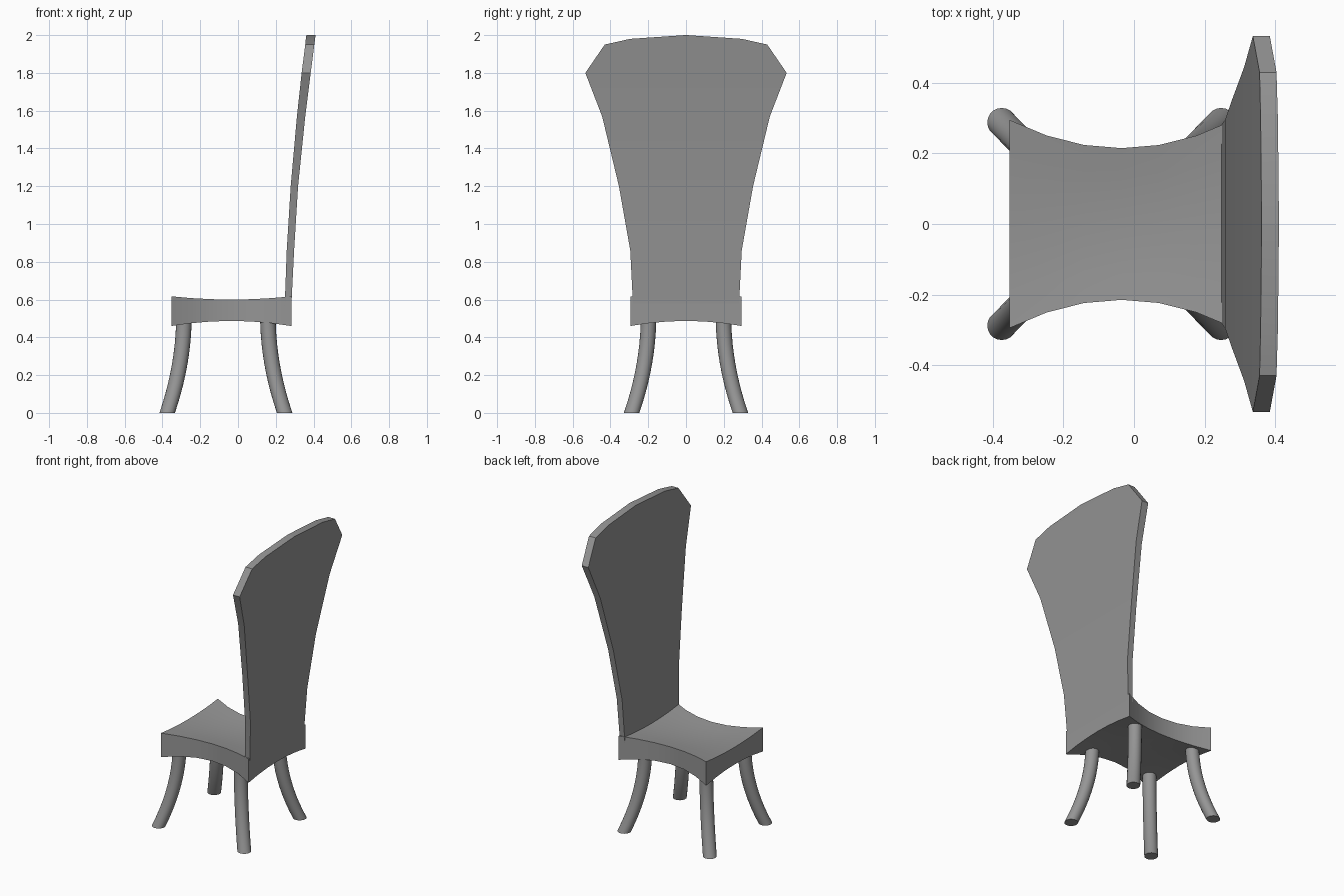
import bpy
import bmesh
from math import cos, sin, pi, radians

cube = bpy.data.objects.get("Cube")
if cube:
    bpy.data.objects.remove(cube, do_unlink=True)

# Single grey finish
GREY = (0.3, 0.3, 0.3, 1)
grey = bpy.data.materials.new("plain grey")
grey.use_nodes = True
grey.diffuse_color = GREY
grey.node_tree.nodes["Principled BSDF"].inputs["Base Color"].default_value = GREY


def loft(name, rings):
    """Skin a list of equal-length rings and cap both ends."""
    bm = bmesh.new()
    rows = [[bm.verts.new(p) for p in ring] for ring in rings]
    n = len(rows[0])
    for a, b in zip(rows, rows[1:]):
        for i in range(n):
            j = (i + 1) % n
            bm.faces.new((a[i], a[j], b[j], b[i]))
    bm.faces.new(rows[0])
    bm.faces.new(rows[-1])
    bmesh.ops.recalc_face_normals(bm, faces=bm.faces)
    mesh = bpy.data.meshes.new(name)
    bm.to_mesh(mesh)
    bm.free()
    mesh.materials.append(grey)
    obj = bpy.data.objects.new(name, mesh)
    bpy.context.collection.objects.link(obj)
    bpy.ops.object.select_all(action="DESELECT")
    obj.select_set(True)
    bpy.context.view_layer.objects.active = obj
    bpy.ops.object.shade_smooth_by_angle(angle=radians(30))
    return obj


# Seat: waisted sides, dished top, arched underside
STEPS = [i / 3 for i in range(-3, 4)]


def seat_ring(u):
    x = -0.035 + 0.318 * u
    half = 0.215 + 0.08 * u * u
    top = [(x, half * v, 0.583 + 0.017 * (u * u + v * v)) for v in STEPS]
    under = [(x, half * v, 0.487 - 0.027 * u * u * v * v) for v in reversed(STEPS)]
    return top + under


loft("seat", [seat_ring(u) for u in STEPS])

# Backrest rows: height, half width, front x, back x
BACK = [
    (0.56, 0.28, 0.247, 0.282),
    (0.86, 0.295, 0.258, 0.297),
    (1.2, 0.355, 0.279, 0.318),
    (1.57, 0.444, 0.312, 0.356),
    (1.8, 0.533, 0.337, 0.385),
    (1.95, 0.43, 0.356, 0.404),
    (1.98, 0.296, 0.359, 0.408),
    (2.0, 0.004, 0.362, 0.411),
]
loft("backrest", [[(f, -w, z), (f, w, z), (b, w, z), (b, -w, z)]
                  for z, w, f, b in BACK])


# Legs: round, curving outward towards the floor
def leg(name, sx, sy, sides=20, levels=10, radius=0.041, height=0.52):
    rings = []
    for k in range(levels + 1):
        t = k / levels
        cx = -0.064 + sx * (0.222 + 0.089 * t * t)
        cy = sy * (0.198 + 0.09 * t * t)
        rings.append([(cx + radius * cos(2 * pi * i / sides),
                       cy + radius * sin(2 * pi * i / sides),
                       height * (1 - t)) for i in range(sides)])
    loft(name, rings)


for end, sx in (("seat_front", -1), ("seat_back", 1)):
    for side, sy in (("near", -1), ("far", 1)):
        leg(f"{end}_{side}_leg", sx, sy)
